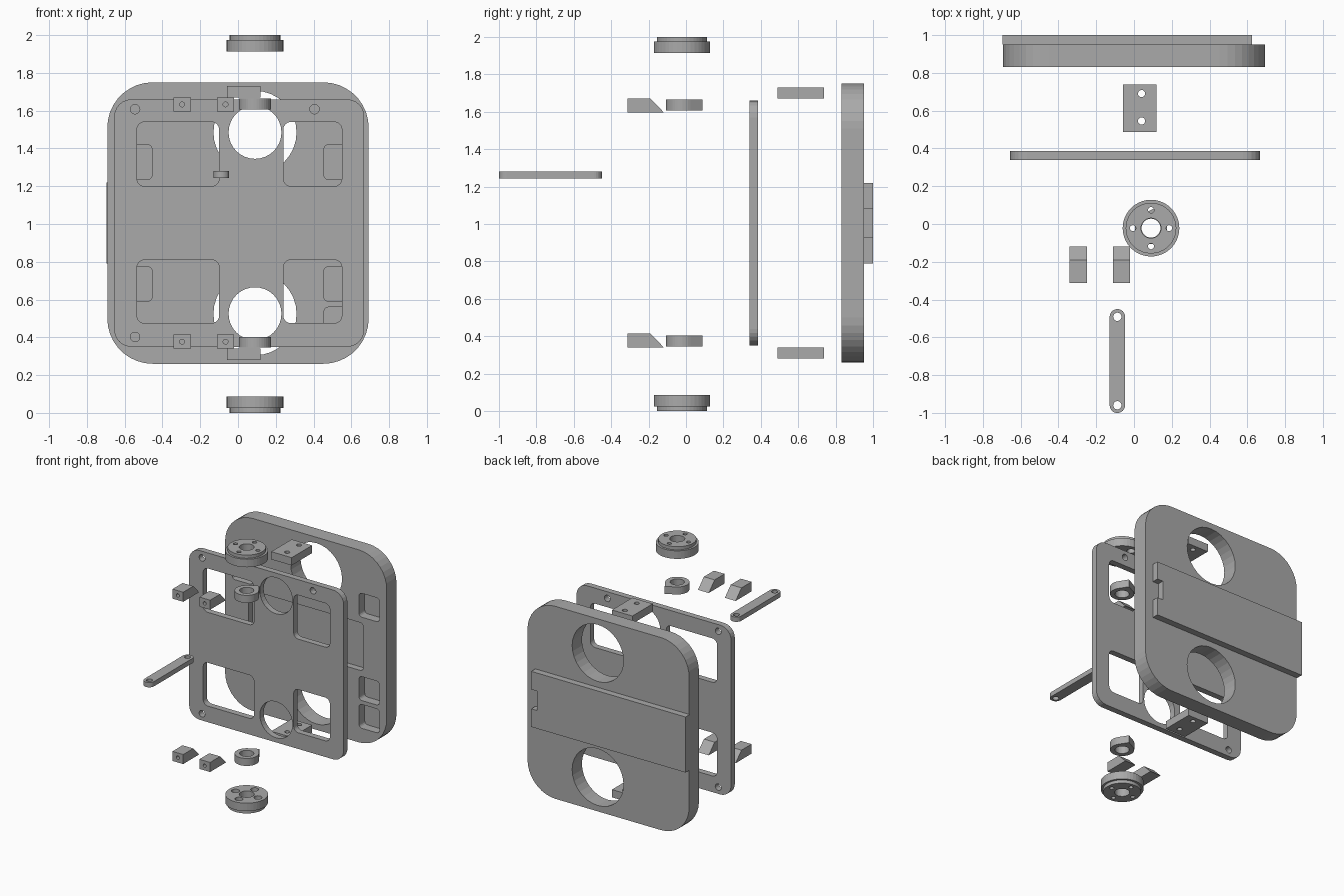
import bpy, bmesh
from math import cos, sin, pi, acos, atan2, hypot
from mathutils import Vector

cube = bpy.data.objects.get("Cube")
if cube:
    bpy.data.objects.remove(cube, do_unlink=True)

grey = bpy.data.materials.new("plain_grey")
grey.use_nodes = True
grey.diffuse_color = (0.4, 0.4, 0.4, 1)
grey.node_tree.nodes["Principled BSDF"].inputs["Base Color"].default_value = (0.4, 0.4, 0.4, 1)

# ---- outlines ----
def arc(cx, cy, r, a0, a1, n):
    return [(cx + r * cos(a0 + (a1 - a0) * i / n), cy + r * sin(a0 + (a1 - a0) * i / n))
            for i in range(n + 1)]

def circle(cx, cy, r, n=32):
    return arc(cx, cy, r, 0, 2 * pi, n)[:-1]

def box(u0, u1, v0, v1):
    return [(u0, v0), (u1, v0), (u1, v1), (u0, v1)]

def rounded(u0, u1, v0, v1, r, n=6):
    corners = [(u1 - r, v1 - r), (u0 + r, v1 - r), (u0 + r, v0 + r), (u1 - r, v0 + r)]
    return [p for k, (u, v) in enumerate(corners)
            for p in arc(u, v, r, k * pi / 2, (k + 1) * pi / 2, n)]

# ---- solids ----
PLACE = {"X": lambda u, v, w: (w, u, v),
         "Y": lambda u, v, w: (u, w, v),
         "Z": lambda u, v, w: (u, v, w)}

def prism(name, outline, axis, w0, w1):
    """Extrude a flat outline along an axis from w0 to w1."""
    place = PLACE[axis]
    bm = bmesh.new()
    base = bm.faces.new([bm.verts.new(place(u, v, w0)) for u, v in outline])
    new = bmesh.ops.extrude_face_region(bm, geom=[base])["geom"]
    shift = Vector(place(0, 0, w1 - w0))
    bmesh.ops.translate(bm, vec=shift, verts=[g for g in new if isinstance(g, bmesh.types.BMVert)])
    bmesh.ops.remove_doubles(bm, verts=bm.verts, dist=1e-5)
    bmesh.ops.recalc_face_normals(bm, faces=bm.faces)
    mesh = bpy.data.meshes.new(name)
    bm.to_mesh(mesh)
    bm.free()
    mesh.materials.append(grey)
    obj = bpy.data.objects.new(name, mesh)
    bpy.context.collection.objects.link(obj)
    return obj

def combine(obj, other, operation):
    """Apply a boolean and discard the second solid."""
    mod = obj.modifiers.new("boolean", "BOOLEAN")
    mod.operation, mod.solver, mod.object = operation, "EXACT", other
    graph = bpy.context.evaluated_depsgraph_get()
    graph.update()
    mesh = bpy.data.meshes.new_from_object(obj.evaluated_get(graph))
    obj.modifiers.clear()
    obj.data = mesh
    bpy.data.objects.remove(other, do_unlink=True)

def cut(obj, outline, axis, w0, w1):
    combine(obj, prism("cutter", outline, axis, w0, w1), "DIFFERENCE")

MID = 1.005           # height of the plates' centre line
CX, CY = 0.09, -0.022  # shared axis of the discs and rings
PORTS = (MID - 0.48, MID + 0.48)

# ---- back plate with ports, pockets and a shallow central recess ----
back = prism("back_plate", rounded(-0.692, 0.692, 0.26, 1.75, 0.24, 9), "Y", 0.83, 0.95)
for z in PORTS:
    cut(back, circle(CX, z, 0.22), "Y", 0.7, 1.1)
for u, v in ((-0.63, 1.235), (-0.63, 0.59), (0.455, 1.235), (0.455, 0.59), (0.455, 0.375)):
    cut(back, rounded(u, u + 0.175, v, v + 0.185, 0.025, 4), "Y", 0.7, 0.9)
cut(back, rounded(-0.49, 0.49, 0.82, 1.19, 0.025, 4), "Y", 0.7, 0.88)

# ---- rail across the back, notched at one end ----
rail = prism("back_rail", box(-0.697, 0.625, 0.79, 1.22), "Y", 0.95, 1.0)
cut(rail, box(0.575, 0.7, 0.93, 1.08), "Y", 0.9, 1.1)

# ---- thin front plate ----
front = prism("front_plate", rounded(-0.655, 0.668, 0.35, 1.66, 0.09), "Y", 0.338, 0.385)
for z in PORTS:
    cut(front, circle(CX, z, 0.14), "Y", 0.2, 0.5)
for u0, u1 in ((-0.535, -0.1), (0.24, 0.55)):
    for v0, v1 in ((0.475, 0.81), (1.2, 1.54)):
        cut(front, rounded(u0, u1, v0, v1, 0.04), "Y", 0.2, 0.5)
for u, v in ((-0.545, 1.608), (0.405, 1.608), (-0.545, 0.402)):
    cut(front, circle(u, v, 0.025, 20), "Y", 0.2, 0.5)

# ---- stepped discs: thin lip outward, counterbored holes inward ----
for name, outer, s in (("upper_disc", 2.0, -1), ("lower_disc", 0.0, 1)):
    lip, inner = outer + s * 0.025, outer + s * 0.087
    disc = prism(name, circle(CX, CY, 0.15, 40), "Z", min(lip, inner), max(lip, inner))
    neck = prism("neck", circle(CX, CY, 0.134, 40), "Z", min(outer, lip + s * 0.01), max(outer, lip + s * 0.01))
    combine(disc, neck, "UNION")
    cut(disc, circle(CX, CY, 0.053), "Z", outer - 0.2, outer + 0.2)
    for k in range(4):
        x, y = CX + 0.096 * cos(k * pi / 2), CY + 0.096 * sin(k * pi / 2)
        cut(disc, circle(x, y, 0.016, 16), "Z", outer - 0.2, outer + 0.2)
        a, b = sorted((inner - s * 0.04, inner + s * 0.1))
        cut(disc, circle(x, y, 0.029, 20), "Z", a, b)

# ---- pointed rings ----
R, TIP = 0.085, (0.03, 0.111)
reach, aim = hypot(*TIP), atan2(TIP[1], TIP[0])
spread = acos(R / reach)
teardrop = arc(CX, CY, R, aim + spread, aim + 2 * pi - spread, 28) + [(CX + TIP[0], CY + TIP[1])]
for name, z in (("upper_ring", 1.607), ("lower_ring", 0.345)):
    ring = prism(name, teardrop, "Z", z, z + 0.058)
    cut(ring, circle(CX, CY, 0.05, 28), "Z", z - 0.1, z + 0.2)

# ---- drilled mounting blocks ----
for name, z in (("upper_mount", 1.67), ("lower_mount", 0.28)):
    mount = prism(name, box(-0.057, 0.118, 0.488, 0.737), "Z", z, z + 0.06)
    for y in (0.545, 0.69):
        cut(mount, circle(0.04, y, 0.019, 20), "Z", z - 0.1, z + 0.2)

# ---- wedge blocks with a blind hole in the front ----
for level, z in (("upper", 1.596), ("lower", 0.34)):
    for side, x in (("right", -0.342), ("left", -0.112)):
        profile = [(-0.313, z), (-0.118, z), (-0.19, z + 0.074), (-0.313, z + 0.074)]
        wedge = prism(f"{level}_{side}_wedge", profile, "X", x, x + 0.092)
        cut(wedge, circle(x + 0.046, z + 0.037, 0.013, 16), "Y", -0.4, -0.22)

# ---- link arm with rounded ends ----
ax, ar = -0.088, 0.041
ends = (-0.959, -0.491)
arm = prism("link_arm", arc(ax, ends[1], ar, 0, pi, 12) + arc(ax, ends[0], ar, pi, 2 * pi, 12),
            "Z", 1.243, 1.28)
for y in ends:
    cut(arm, circle(ax, y, 0.022, 20), "Z", 1.1, 1.4)
